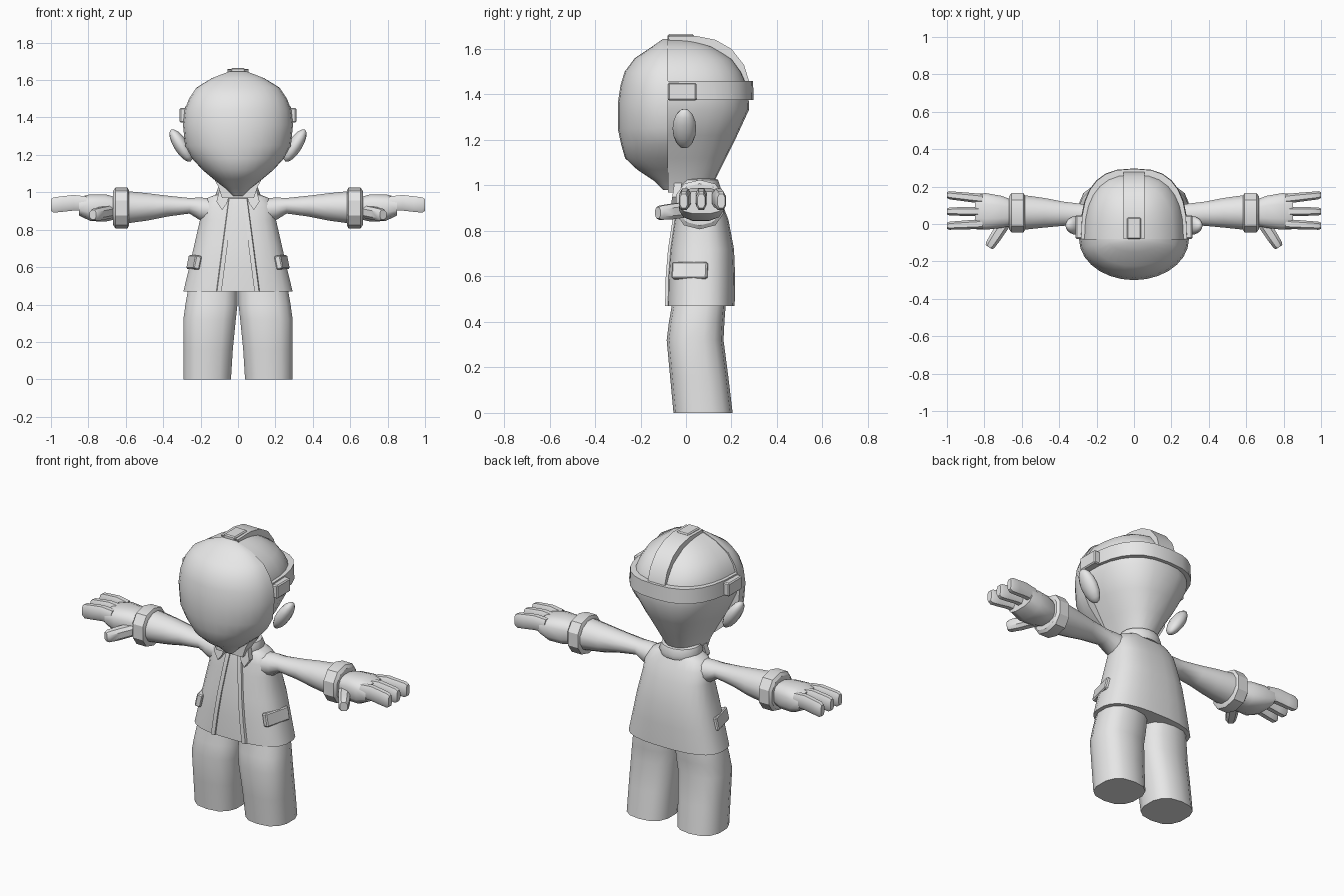
import bpy, bmesh, math
from mathutils import Matrix, Vector

if "Cube" in bpy.data.objects:
    bpy.data.objects.remove(bpy.data.objects["Cube"])

grey = bpy.data.materials.new("plain grey")
grey.diffuse_color = (0.8, 0.8, 0.8, 1)
grey.use_nodes = True
grey.node_tree.nodes["Principled BSDF"].inputs["Base Color"].default_value = grey.diffuse_color


def finish(name, bm, mirror=False, angle=40):
    bmesh.ops.recalc_face_normals(bm, faces=bm.faces)
    me = bpy.data.meshes.new(name)
    bm.to_mesh(me)
    bm.free()
    me.materials.append(grey)
    me.shade_smooth()
    me.set_sharp_from_angle(angle=math.radians(angle))
    ob = bpy.data.objects.new(name, me)
    bpy.context.collection.objects.link(ob)
    if mirror:
        ob.modifiers.new("mirror", 'MIRROR').use_mirror_merge = False
    return ob


def loft(name, rings, mirror=False, angle=40):
    """Skin closed rings of equal length and cap both ends."""
    bm = bmesh.new()
    vs = [[bm.verts.new(p) for p in r] for r in rings]
    n = len(vs[0])
    for a, b in zip(vs, vs[1:]):
        for i in range(n):
            j = (i + 1) % n
            bm.faces.new((a[i], a[j], b[j], b[i]))
    bm.faces.new(vs[0])
    bm.faces.new(vs[-1])
    return finish(name, bm, mirror, angle)


def power(v, e):
    return math.copysign(abs(v) ** e, v)


def oval(cu, cv, ru, rv, n=16, e=1.0):
    """Points of a superellipse, squarer as e drops below 1."""
    pts = []
    for i in range(n):
        t = 2 * math.pi * (i + 0.5) / n
        pts.append((cu + ru * power(math.cos(t), e), cv + rv * power(math.sin(t), e)))
    return pts


def ring_z(z, cx, cy, rx, ry, n=16, e=1.0):
    return [(u, v, z) for u, v in oval(cx, cy, rx, ry, n, e)]


def ring_x(x, cy, cz, ry, rz, n=10, e=0.85):
    return [(x, u, v) for u, v in oval(cy, cz, ry, rz, n, e)]


def half_ring(z, w, y_end, e=1.0, n=14, y0=-0.08):
    """Half oval standing on the plane y0 and reaching y_end."""
    pts = []
    for i in range(n + 1):
        t = math.pi * i / n
        pts.append((w * power(math.cos(t), e),
                    y0 + (y_end - y0) * max(math.sin(t), 0) ** e, z))
    return pts


def box(name, centre, size, rot=Matrix(), bevel=0.006, mirror=False):
    bm = bmesh.new()
    bmesh.ops.create_cube(bm, size=1)
    bmesh.ops.scale(bm, vec=size, verts=bm.verts)
    bmesh.ops.bevel(bm, geom=bm.edges[:], offset=bevel, segments=1, affect='EDGES')
    bmesh.ops.transform(bm, matrix=Matrix.Translation(centre) @ rot, verts=bm.verts)
    return finish(name, bm, mirror, 30)


# Head: face dome in front, tapering skull behind
face = [(0.98, 0.025, -0.1), (1.02, 0.065, -0.14), (1.07, 0.13, -0.215),
        (1.12, 0.19, -0.268), (1.18, 0.245, -0.285), (1.25, 0.283, -0.3),
        (1.36, 0.294, -0.3), (1.44, 0.285, -0.288), (1.5, 0.262, -0.27),
        (1.56, 0.222, -0.225), (1.61, 0.14, -0.15), (1.645, 0.05, -0.1)]
loft("face", [half_ring(z, w, y) for z, w, y in face])
skull = [(0.97, 0.085, 0.10), (1.03, 0.105, 0.13), (1.12, 0.155, 0.175),
         (1.22, 0.215, 0.225), (1.335, 0.272, 0.278), (1.44, 0.272, 0.272),
         (1.5, 0.25, 0.245), (1.555, 0.215, 0.205), (1.61, 0.135, 0.12),
         (1.64, 0.05, 0.03)]
loft("skull", [half_ring(z, w, y, 0.8) for z, w, y in skull])

# Ears, leaning outward
bm = bmesh.new()
bmesh.ops.create_uvsphere(bm, u_segments=12, v_segments=8, radius=1)
bmesh.ops.transform(bm, verts=bm.verts, matrix=Matrix.Translation((0.305, -0.007, 1.25))
                    @ Matrix.Rotation(math.radians(32), 4, 'Y')
                    @ Matrix.Diagonal((0.038, 0.052, 0.1, 1)))
finish("ear", bm, True, 60)

# Head straps and buckles
loft("back_strap", [half_ring(1.375, 0.287, 0.297, 0.75),
                    half_ring(1.46, 0.283, 0.295, 0.75)])
arch = [(-0.08, 1.655), (0.04, 1.658), (0.13, 1.64), (0.2, 1.6),
        (0.255, 1.53), (0.28, 1.45), (0.285, 1.39)]
hub = Vector((0.02, 1.4))
rings = []
for p in arch:
    o = Vector(p)
    q = o + (hub - o).normalized() * 0.05
    rings.append([(-0.055, o.x, o.y), (0.055, o.x, o.y), (0.055, q.x, q.y), (-0.055, q.x, q.y)])
loft("top_strap", rings)
box("top_buckle", (0, -0.023, 1.645), (0.075, 0.115, 0.04))
box("side_buckle", (0.287, -0.017, 1.412), (0.05, 0.125, 0.078), mirror=True)

# Jacket body
body = [(0.47, 0.294, -0.085, 0.215), (0.6, 0.262, -0.082, 0.217),
        (0.72, 0.235, -0.072, 0.212), (0.85, 0.205, -0.052, 0.187),
        (0.92, 0.2, -0.04, 0.16), (0.97, 0.165, -0.028, 0.135),
        (1.0, 0.085, -0.02, 0.12)]
loft("jacket", [ring_z(z, 0, (f + b) / 2, w, (b - f) / 2, 24, 0.75) for z, w, f, b in body])

# Jacket front edges and collar
rings = []
for z, w, f, b in body[:6]:
    x = 0.1 - 0.065 * (z - 0.47) / 0.5
    rings.append([(x - 0.012, f - 0.007, z), (x + 0.012, f - 0.007, z),
                  (x + 0.02, f + 0.02, z), (x - 0.012, f + 0.02, z)])
loft("jacket_edge", rings, True, 30)
loft("collar", [ring_z(z, 0, 0.045, r, r * 0.9, 16) for z, r in
                ((0.965, 0.115), (0.99, 0.122), (1.025, 0.108), (1.03, 0.09))])
flap = [(0.04, 1.0), (0.1, 1.01), (0.115, 0.95), (0.085, 0.905), (0.06, 0.94)]
loft("collar_flap", [[(x, y + (z - 0.9) * 0.15, z) for x, z in flap]
                     for y in (-0.068, -0.035)], True, 30)

# Pocket flaps
box("pocket_flap", (0.235, 0.018, 0.625), (0.035, 0.16, 0.075),
    Matrix.Rotation(math.radians(-14), 4, 'Z') @ Matrix.Rotation(math.radians(-12), 4, 'Y'),
    mirror=True)

# Trouser legs
legs = [(0, 0.165, 0.075, 0.13, 0.13), (0.16, 0.16, 0.058, 0.135, 0.128),
        (0.32, 0.152, 0.04, 0.143, 0.125), (0.4, 0.142, 0.047, 0.142, 0.122),
        (0.48, 0.135, 0.057, 0.135, 0.118), (0.6, 0.115, 0.06, 0.115, 0.11)]
loft("trouser_leg", [ring_z(*r, 14, 0.8) for r in legs], True)

# Sleeves and cuffs
sleeve = [(0.13, 0.05, 0.9, 0.07, 0.07), (0.205, 0.05, 0.912, 0.064, 0.062),
          (0.26, 0.05, 0.928, 0.057, 0.043), (0.38, 0.055, 0.926, 0.067, 0.058),
          (0.48, 0.06, 0.922, 0.082, 0.075), (0.6, 0.062, 0.92, 0.097, 0.09)]
loft("sleeve", [ring_x(*r, 12, 1.0) for r in sleeve], True)
cuff = [(0.582, 0.094, 0.092), (0.59, 0.109, 0.109), (0.655, 0.109, 0.109), (0.667, 0.094, 0.092)]
loft("cuff", [ring_x(x, 0.06, 0.916, ry, rz) for x, ry, rz in cuff], True, 30)

# Hands: palm, three fingers, thumb
palm = [(0.65, 0.06, 0.915, 0.07, 0.06), (0.71, 0.065, 0.916, 0.088, 0.075),
        (0.79, 0.067, 0.918, 0.1, 0.073), (0.85, 0.068, 0.925, 0.098, 0.05)]
loft("palm", [ring_x(*r, 12, 0.7) for r in palm], True)
for label, y0, y1 in (("back", 0.135, 0.155), ("middle", 0.067, 0.067), ("front", 0.0, -0.01)):
    rings = []
    for x, z, ry, rz in ((0.81, 0.94, 0.027, 0.04), (0.88, 0.944, 0.026, 0.044),
                         (0.94, 0.937, 0.024, 0.044), (0.985, 0.932, 0.023, 0.043),
                         (1.0, 0.932, 0.017, 0.033)):
        rings.append(ring_x(x, y0 + (y1 - y0) * (x - 0.81) / 0.19, z, ry, rz, 8, 0.7))
    loft(label + "_finger", rings, True)
thumb = Matrix.Translation((0.705, -0.015, 0.885)) @ Matrix.Rotation(math.radians(-57), 4, 'Z')
rings = [ring_x(x, 0, z, ry, rz, 8, 0.75) for x, z, ry, rz in
         ((-0.03, 0.01, 0.035, 0.035), (0.06, 0, 0.033, 0.036),
          (0.115, -0.005, 0.029, 0.033), (0.13, -0.005, 0.022, 0.026))]
loft("thumb", [[thumb @ Vector(p) for p in r] for r in rings], True)
